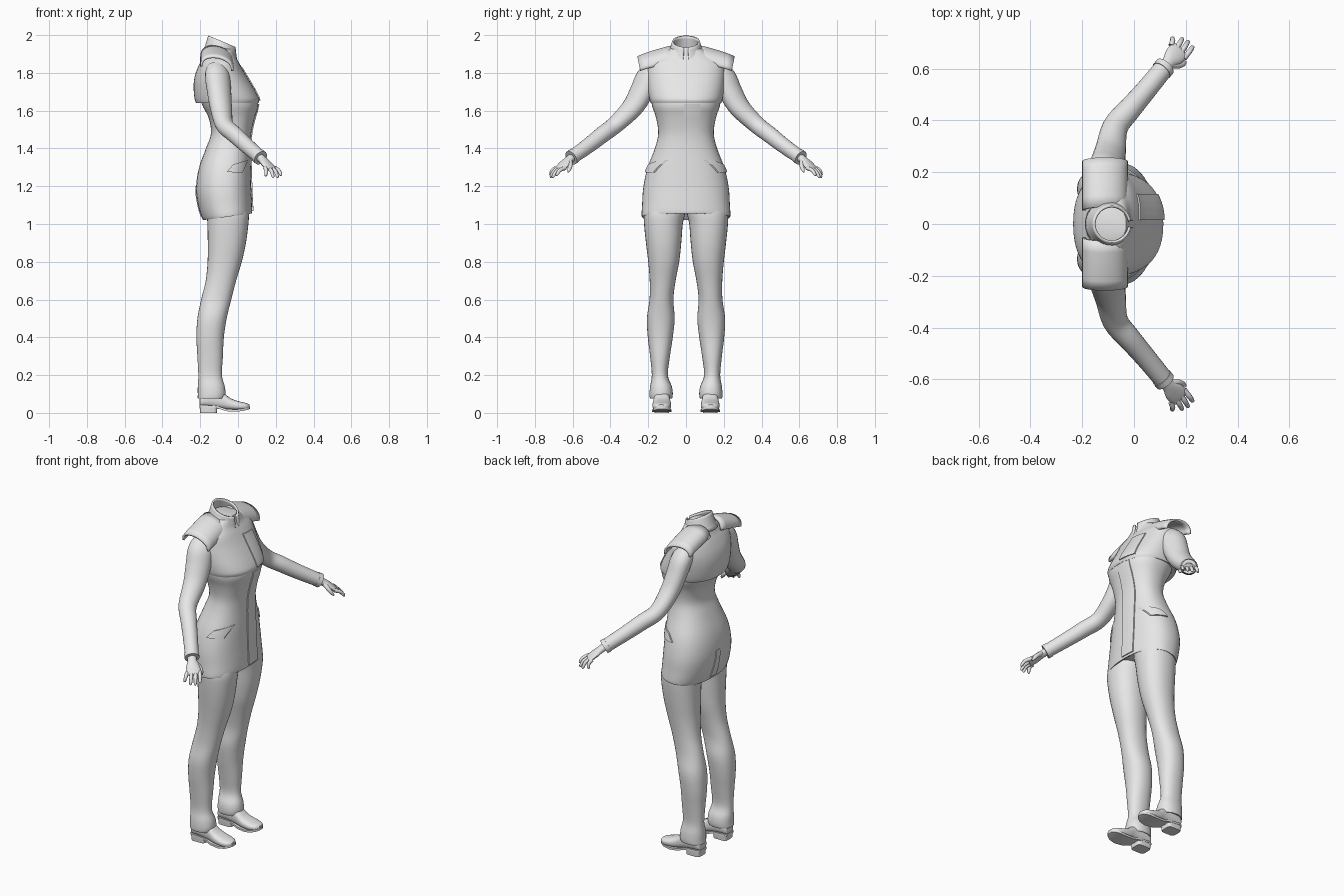
import bpy, bmesh, math
from mathutils import Vector
from mathutils.bvhtree import BVHTree

if "Cube" in bpy.data.objects:
    bpy.data.objects.remove(bpy.data.objects["Cube"])

grey = bpy.data.materials.new("plain grey")
grey.diffuse_color = (0.8, 0.8, 0.8, 1)
grey.use_nodes = True
grey.node_tree.nodes["Principled BSDF"].inputs["Base Color"].default_value = grey.diffuse_color


def finish(name, verts, faces, thick=0, angle=40):
    me = bpy.data.meshes.new(name)
    me.from_pydata([tuple(v) for v in verts], [], faces)
    bm = bmesh.new()
    bm.from_mesh(me)
    bmesh.ops.recalc_face_normals(bm, faces=bm.faces)
    bm.to_mesh(me)
    bm.free()
    me.materials.append(grey)
    ob = bpy.data.objects.new(name, me)
    bpy.context.collection.objects.link(ob)
    if thick:
        m = ob.modifiers.new("thickness", 'SOLIDIFY')
        m.thickness, m.offset = thick, 0
    bpy.ops.object.select_all(action='DESELECT')
    ob.select_set(True)
    bpy.context.view_layer.objects.active = ob
    bpy.ops.object.shade_smooth_by_angle(angle=math.radians(angle))
    return ob


def resample(rows, k):
    """Smooth curve through the rows, k steps per span."""
    out = []
    for i in range(len(rows) - 1):
        a, b, c, d = (rows[max(i - 1, 0)], rows[i], rows[i + 1],
                      rows[min(i + 2, len(rows) - 1)])
        for j in range(k):
            t = j / k
            out.append([0.5 * (2 * q + (r - p) * t + (2 * p - 5 * q + 4 * r - s) * t * t
                               + (3 * q - p - 3 * r + s) * t ** 3)
                        for p, q, r, s in zip(a, b, c, d)])
    return out + [list(rows[-1])]


def skin(name, rings, caps=True, closed=True, **kw):
    n = len(rings[0])
    faces = [(i * n + j, i * n + (j + 1) % n, (i + 1) * n + (j + 1) % n, (i + 1) * n + j)
             for i in range(len(rings) - 1) for j in range(n if closed else n - 1)]
    if caps:
        faces += [tuple(range(n)), tuple(range((len(rings) - 1) * n, len(rings) * n))]
    return finish(name, [v for r in rings for v in r], faces, **kw)


def loft(name, rows, axis='z', n=32, power=2.0, k=4, side=1, warp=None):
    """Rows hold (position, a0, a1, b0, b1): an oval box along an axis."""
    rings = []
    for t, a0, a1, b0, b1 in resample(rows, k):
        ring = []
        for j in range(n):
            c, s = math.cos(j * math.tau / n), math.sin(j * math.tau / n)
            a = (a0 + a1) / 2 + (a1 - a0) / 2 * math.copysign(abs(c) ** (2 / power), c)
            b = (b0 + b1) / 2 + (b1 - b0) / 2 * math.copysign(abs(s) ** (2 / power), s)
            p = Vector((a, b * side, t) if axis == 'z' else (t, a * side, b))
            ring.append(warp(p) if warp else p)
        rings.append(ring)
    return skin(name, rings)


def tube(name, rows, side, n=16, k=4, wide=(1, -1, 0)):
    """Rows hold (x, y, z, half width, half height) along a limb."""
    pts = resample(rows, k)
    rings = []
    for i, r in enumerate(pts):
        t = (Vector(pts[min(i + 1, len(pts) - 1)][:3]) - Vector(pts[max(i - 1, 0)][:3])).normalized()
        u = Vector(wide)
        u = (u - t * u.dot(t)).normalized()
        v = t.cross(u)
        ring = []
        for j in range(n):
            a = j * math.tau / n
            p = Vector(r[:3]) + u * math.cos(a) * r[3] + v * math.sin(a) * r[4]
            ring.append(Vector((p.x, p.y * side, p.z)))
        rings.append(ring)
    return skin(name, rings)


def plate(name, target, quad, ray, n=14, lift=0.006):
    """Thin cloth panel laid on the target's surface along a ray."""
    tree = BVHTree.FromPolygons([v.co for v in target.data.vertices],
                                [p.vertices for p in target.data.polygons])
    ray = Vector(ray).normalized()
    q = [Vector(p) for p in quad]
    top, low = [], []
    for i in range(n + 1):
        for j in range(n + 1):
            u, v = i / n, j / n
            p = (q[0] * (1 - u) + q[1] * u) * (1 - v) + (q[3] * (1 - u) + q[2] * u) * v
            hit = tree.ray_cast(p, ray)[0] or p
            top.append(hit - ray * lift)
            low.append(hit + ray * 0.003)
    m, N = n + 1, (n + 1) ** 2
    faces = []
    for i in range(n):
        for j in range(n):
            f = (i * m + j, i * m + j + 1, (i + 1) * m + j + 1, (i + 1) * m + j)
            faces += [f, tuple(x + N for x in reversed(f))]
    rim = ([j for j in range(n)] + [i * m + n for i in range(n)]
           + [n * m + j for j in range(n, 0, -1)] + [i * m for i in range(n, 0, -1)])
    faces += [(a, b, b + N, a + N) for a, b in zip(rim, rim[1:] + rim[:1])]
    return finish(name, top + low, faces)


# Jacket: skirt and waist, with the hem dropping toward the back
def hem(p):
    p.z += 0.135 * (p.x - 0.075) * max(0, min(1, (1.25 - p.z) / 0.19))
    return p


skirt = loft("jacket_lower", [
    (1.085, -.15, .04, -.20, .20), (1.062, -.175, .065, -.225, .225), (1.06, -.187, .075, -.235, .235),
    (1.12, -.21, .074, -.232, .232), (1.2, -.222, .07, -.226, .226), (1.3, -.206, .068, -.203, .203),
    (1.4, -.17, .066, -.165, .165), (1.48, -.143, .07, -.147, .147), (1.56, -.155, .088, -.158, .158),
    (1.62, -.185, .106, -.178, .178), (1.66, -.2, .105, -.185, .185)], power=2.3, n=48, warp=hem)

# Jacket: chest and back yoke, overlapping the waist
chest = loft("jacket_upper", [
    (1.64, -.222, .108, -.186, .186), (1.66, -.229, .113, -.193, .193), (1.7, -.234, .095, -.2, .2),
    (1.75, -.234, .066, -.205, .205), (1.8, -.224, .036, -.207, .207), (1.85, -.203, .008, -.2, .2),
    (1.885, -.185, -.012, -.15, .15), (1.92, -.172, -.022, -.1, .1), (1.935, -.16, -.03, -.07, .07)],
    power=2.3, n=48)

# Standing collar, open at the throat
rings = []
for i in range(7):
    t = i / 6
    ring = []
    for j in range(41):
        a = math.radians(9 + 342 * j / 40)
        r = 0.092 - 0.024 * t ** 0.7
        x = -.093 + .008 * t + r * math.cos(a)
        low = 1.905 - 0.06 * max(0, math.cos(a)) ** 2
        ring.append(Vector((x, r * math.sin(a), low * (1 - t) + (1.966 - .44 * (x + .085)) * t)))
    rings.append(ring)
skin("collar", rings, caps=False, closed=False, thick=.01)

# Front overlap, chest flap and back vent
plate("front_overlap", skirt, [(1, -.01, 1.068), (1, .078, 1.068), (1, .078, 1.635), (1, -.01, 1.635)], (-1, 0, 0))
plate("chest_flap", chest, [(1, .015, 1.655), (1, .115, 1.66), (1, .115, 1.82), (1, .015, 1.83)], (-1, 0, 0))
plate("back_vent", skirt, [(-1, -.005, 1.04), (-1, .05, 1.04), (-1, .03, 1.2), (-1, -.005, 1.2)], (1, 0, 0), lift=.004)

for side, tag in ((1, "left"), (-1, "right")):
    # Hip pocket flap
    plate(tag + "_hip_pocket", skirt, [(x, side, z) for x, z in
          ((-.06, 1.275), (.025, 1.272), (.055, 1.34), (-.025, 1.315))], (0, -side, 0), lift=.009)

    # Shoulder board arching from collar to sleeve
    rings = []
    for y, z, h in ((.065, 1.872, .068), (.11, 1.862, .068), (.17, 1.847, .066), (.22, 1.834, .062), (.255, 1.822, .06)):
        rings.append([Vector((-.112 + .082 * math.cos(a), side * (y - .012 * (1 - math.sin(a))),
                              z + h * math.sin(a) ** 0.8 - .012 * math.cos(a)))
                      for a in [math.pi * j / 20 for j in range(21)]])
    skin(tag + "_shoulder_board", rings, caps=False, closed=False, thick=.012)

    # Sleeve with a separate cuff edge
    tube(tag + "_sleeve", [
        (-.11, .16, 1.82, .06, .05), (-.108, .2, 1.775, .072, .058), (-.1, .235, 1.7, .07, .056),
        (-.09, .285, 1.615, .062, .052), (-.072, .375, 1.525, .05, .045), (-.02, .44, 1.475, .045, .044),
        (.04, .51, 1.42, .041, .041), (.118, .605, 1.352, .038, .037)], side, n=24)
    tube(tag + "_cuff", [(.106, .592, 1.362, .041, .04), (.12, .608, 1.35, .041, .04)], side, n=24, k=1)

    # Hand: palm, four fingers and a thumb
    tube(tag + "_palm", [(.105, .59, 1.363, .024, .022), (.132, .622, 1.338, .026, .02),
                         (.152, .645, 1.317, .038, .017), (.175, .668, 1.293, .04, .013),
                         (.181, .674, 1.287, .034, .007)], side)
    for i, tip in enumerate(((.148, .72, 1.255), (.188, .719, 1.247), (.212, .709, 1.247), (.23, .688, 1.258))):
        o = (i - 1.5) * .0165
        a, b = Vector((.168 + o, .664 - o, 1.297)), Vector(tip)
        mid = a.lerp(b, .5) + Vector((.004, .004, .007))
        tube(f"{tag}_finger_{i + 1}", [(*a, .011, .011), (*mid, .010, .010), (*a.lerp(b, .9), .008, .008),
                                       (*b, .003, .003)], side, n=10, k=3)
    tube(tag + "_thumb", [(.142, .615, 1.335, .014, .014), (.172, .612, 1.312, .012, .012),
                          (.19, .618, 1.29, .010, .010), (.2, .625, 1.275, .004, .004)], side, n=10, k=3)

    # Trouser leg, flaring to a loose hem over the shoe
    loft(tag + "_trouser_leg", [
        (.085, -.2, -.08, .085, .18), (.075, -.212, -.072, .075, .19), (.1, -.213, -.066, .07, .193),
        (.14, -.213, -.07, .075, .19), (.2, -.21, -.085, .096, .181), (.3, -.215, -.08, .085, .19),
        (.4, -.22, -.075, .07, .202), (.5, -.215, -.06, .06, .207), (.6, -.195, -.036, .067, .193),
        (.7, -.171, -.01, .055, .192), (.8, -.161, .02, .036, .2), (.9, -.16, .042, .025, .212),
        (1.0, -.162, .055, .017, .222), (1.06, -.165, .058, .004, .222), (1.12, -.16, .05, 0, .2)],
        power=2.2, side=side)

    # Shoe: upper, sole and heel block
    loft(tag + "_shoe", [
        (-.203, .1, .155, .036, .07), (-.195, .09, .166, .032, .1), (-.15, .086, .17, .028, .125),
        (-.09, .086, .17, .02, .115), (-.04, .08, .176, .014, .078), (.01, .08, .178, .013, .06),
        (.045, .092, .168, .016, .052), (.06, .112, .15, .022, .044)], axis='x', power=2.5, side=side)
    skin(tag + "_sole", [[Vector((x, side * (.128 + w * s), z)) for s, z in
                          ((-1, z0), (1, z0), (1, z0 + .012), (-1, z0 + .012))]
                         for x, w, z0 in ((-.205, .032, .03), (-.18, .043, .03), (-.11, .04, .025), (-.06, .047, .009),
                                          (-.01, .051, .006), (.03, .046, .011), (.055, .03, .018), (.063, .014, .021))])
    loft(tag + "_heel", [(0, -.2, -.112, .09, .166), (.036, -.204, -.108, .087, .169)],
         power=5, k=1, side=side)
